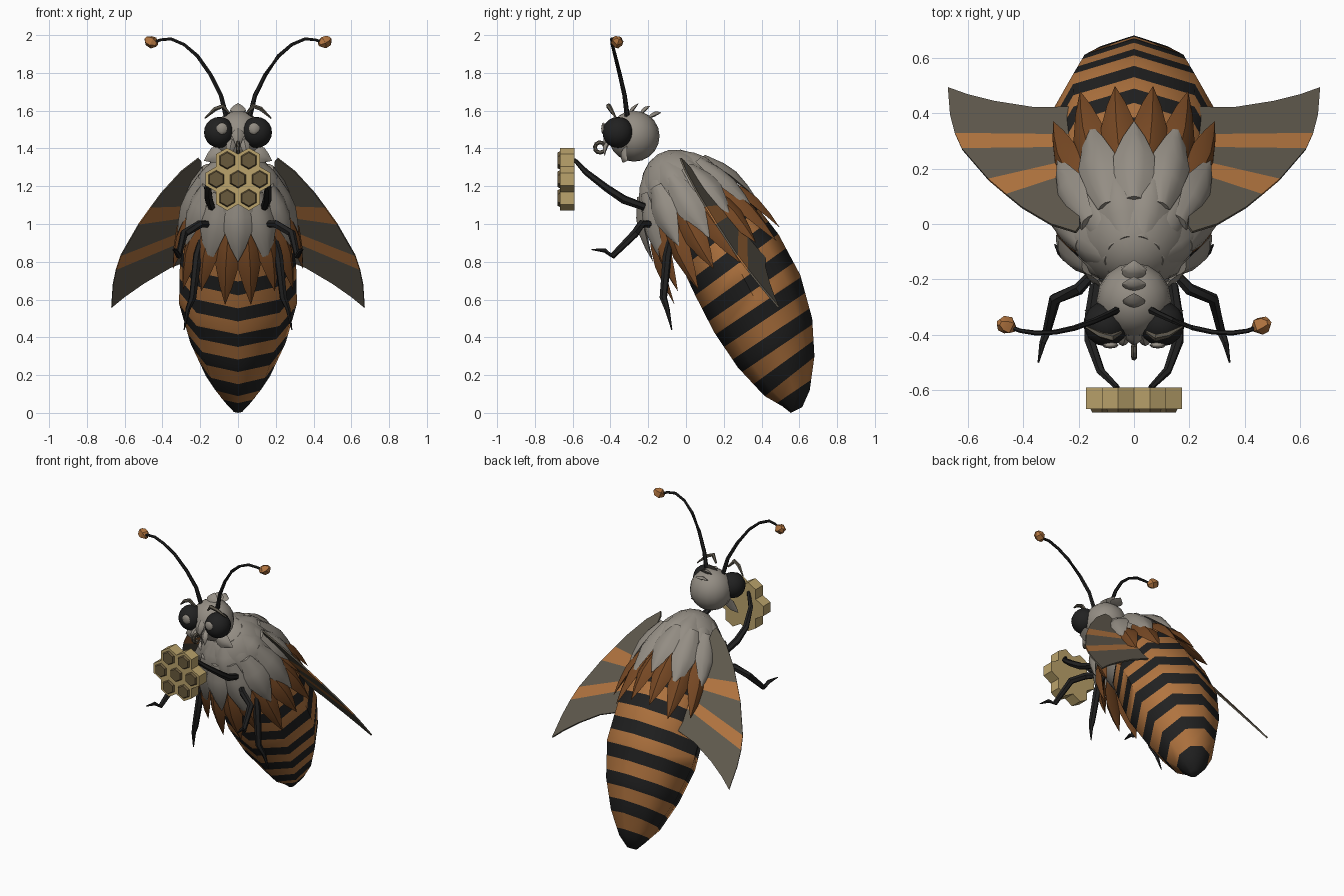
import bpy, bmesh, math
from mathutils import Vector as V, Matrix

if "Cube" in bpy.data.objects:
    bpy.data.objects.remove(bpy.data.objects["Cube"])


def mat(name, r, g, b):
    m = bpy.data.materials.new(name)
    m.diffuse_color = (r, g, b, 1)
    m.use_nodes = True
    m.node_tree.nodes["Principled BSDF"].inputs["Base Color"].default_value = m.diffuse_color
    return m


GREY = mat("fur_grey", .295, .268, .23)
ORANGE = mat("stripe_orange", .44, .175, .05)
RUST = mat("tuft_rust", .18, .064, .017)
BLACK = mat("stripe_black", .015, .015, .015)
WING = mat("wing_grey", .115, .10, .075)
TAN = mat("comb_tan", .50, .37, .15)
HOLE = mat("comb_hollow", .14, .10, .045)


def finish(name, bm, mats, angle=None):
    bmesh.ops.recalc_face_normals(bm, faces=bm.faces)
    me = bpy.data.meshes.new(name)
    bm.to_mesh(me)
    bm.free()
    for m in mats:
        me.materials.append(m)
    ob = bpy.data.objects.new(name, me)
    bpy.context.collection.objects.link(ob)
    if angle:
        bpy.ops.object.select_all(action='DESELECT')
        bpy.context.view_layer.objects.active = ob
        ob.select_set(True)
        bpy.ops.object.shade_smooth_by_angle(angle=math.radians(angle))
    return ob


def loft(bm, rings):
    """Skin the rings, cap both ends, return the rows of faces plus the last cap."""
    rows = [[bm.verts.new(p) for p in r] for r in rings]
    n = len(rows[0])
    out = []
    for a, b in zip(rows, rows[1:]):
        out.append([bm.faces.new((a[i], a[(i + 1) % n], b[(i + 1) % n], b[i])) for i in range(n)])
    first = bm.faces.new(rows[0])
    return out, first, bm.faces.new(rows[-1])


def ball(name, loc, size, m, seg=16, rings=10, rot=None):
    bm = bmesh.new()
    bmesh.ops.create_uvsphere(bm, u_segments=seg, v_segments=rings, radius=1)
    M = Matrix.Translation(loc) @ (rot or Matrix()) @ Matrix.Diagonal((*size, 1))
    bmesh.ops.transform(bm, matrix=M, verts=bm.verts)
    return finish(name, bm, [m], 40)


def tube(name, pts, radii, m, n=6):
    pts = [V(p) for p in pts]
    rings = []
    for i, p in enumerate(pts):
        d = (pts[min(i + 1, len(pts) - 1)] - pts[max(i - 1, 0)]).normalized()
        a = d.cross(V((.3, .1, 1) if abs(d.z) < .8 else (1, .2, 0))).normalized()
        b = d.cross(a)
        rings.append([p + radii[i] * (a * math.cos(k * math.tau / n) + b * math.sin(k * math.tau / n))
                      for k in range(n)])
    bm = bmesh.new()
    loft(bm, rings)
    return finish(name, bm, [m], 30)


def leaf(bm, base, tip, normal, width, thick, bow=.012):
    """Pointed tuft with a raised ridge."""
    base, tip, normal = V(base), V(tip), V(normal).normalized()
    side = (tip - base).cross(normal).normalized()
    rings = []
    for t, w in ((0, .5), (.3, .95), (.52, 1), (.78, .55), (1, .02)):
        c = base.lerp(tip, t) + normal * bow * math.sin(math.pi * t)
        rings.append([c + side * width * w / 2, c + side * width * w / 4 + normal * thick * w * .7,
                      c + normal * thick * w, c - side * width * w / 4 + normal * thick * w * .7,
                      c - side * width * w / 2, c - normal * thick * w * .3])
    loft(bm, rings)


# Abdomen: eight-sided tilted rings (front y,z / back y,z / half width), cut into bands
sections = [(-.02, .96, .29, 1.20, .22), (-.03, .79, .37, 1.10, .28), (.05, .62, .49, .945, .308),
            (.15, .425, .605, .73, .312), (.275, .24, .668, .50, .252), (.415, .09, .68, .30, .17),
            (.51, .035, .655, .12, .087), (.555, .0, .615, .03, .03)][::-1]
cum = [0]
for a, b in zip(sections, sections[1:]):
    cum.append(cum[-1] + math.hypot((a[0] + a[2] - b[0] - b[2]) / 2, (a[1] + a[3] - b[1] - b[3]) / 2))
edges = [.10 + .082 * k for k in range(16)]
cuts = sorted(cum + [e for e in edges if e < cum[-1]])


def section_at(s):
    for i in range(len(cum) - 1):
        if s <= cum[i + 1] + 1e-6:
            f = (s - cum[i]) / (cum[i + 1] - cum[i])
            return [u + (v - u) * f for u, v in zip(sections[i], sections[i + 1])]


rings = []
for s in cuts:
    fy, fz, by, bz, w = section_at(s)
    c, h = V((0, (fy + by) / 2, (fz + bz) / 2)), V((0, (by - fy) / 2, (bz - fz) / 2))
    rings.append([c - h * math.cos(k * math.tau / 8) + V((w * math.sin(k * math.tau / 8), 0, 0))
                  for k in range(8)])
bm = bmesh.new()
for row, s0, s1 in zip(loft(bm, rings)[0], cuts, cuts[1:]):
    for f in row:
        f.material_index = sum(e < (s0 + s1) / 2 for e in edges) % 2
finish("abdomen", bm, [BLACK, ORANGE], 50)

# Thorax core and three overlapping layers of tufts around the tilted body axis
AX, UP = V((0, .53, -.85)), V((0, .85, .53))
NECK = V((0, -.13, 1.335))
ball("thorax", NECK + AX * .29, (.235, .235, .33), GREY, 20, 12, AX.to_track_quat('Z', 'Y').to_matrix().to_4x4())


def tuft_layer(name, n, off, s0, r0, s1, r1, width, m):
    bm = bmesh.new()
    for k in range(n):
        a = (k + off) * math.tau / n
        out = UP * math.cos(a) + V((1, 0, 0)) * math.sin(a)
        j = min(k, n - 1 - k) if off else k
        ds = .05 * ((j + 1) % 2)
        leaf(bm, NECK + AX * s0 + out * r0, NECK + AX * (s1 - ds) + out * r1, out + AX * -.3, width, .035)
    finish(name, bm, [m], 35)


tuft_layer("collar_tufts", 10, .5, .0, .09, .28, .25, .15, GREY)
tuft_layer("grey_tufts", 12, 0, .10, .195, .48, .32, .15, GREY)
tuft_layer("rust_tufts", 16, .5, .25, .22, .68, .35, .125, RUST)

# Head with tufts on crown, cheeks and face
ball("head", (0, -.275, 1.465), (.135, .135, .135), GREY, 16, 10)
bm = bmesh.new()
leaf(bm, (0, -.30, 1.58), (0, -.25, 1.64), (0, -1, .6), .08, .015, 0)
leaf(bm, (0, -.24, 1.58), (0, -.19, 1.625), (0, -.5, 1), .085, .018, 0)
leaf(bm, (0, -.20, 1.56), (0, -.13, 1.59), (0, 0, 1), .09, .02, 0)
leaf(bm, (0, -.38, 1.52), (0, -.43, 1.40), (0, -1, .2), .06, .02, .01)
for sx in (-1, 1):
    leaf(bm, (sx * .06, -.32, 1.39), (sx * .18, -.31, 1.335), (0, -1, .3), .09, .02, .01)
    leaf(bm, (sx * .03, -.39, 1.45), (sx * .05, -.43, 1.36), (0, -1, .2), .05, .02, .01)
finish("head_tufts", bm, [GREY], 35)

# Curled tongue
tube("tongue", [(0, -.455 + .027 * math.cos(a), 1.405 + .027 * math.sin(a))
                for a in [k * .6 for k in range(10)]], [.011] * 10, WING)

# Wing outline in plan; height comes from a tilted plane
rows = [((.195, -.01), (.21, -.03)), ((.195, .01), (.30, -.002)), ((.20, .08), (.405, .06)),
        ((.20, .19), (.46, .105)), ((.20, .235), (.525, .16)), ((.20, .275), (.62, .27)),
        ((.20, .32), (.645, .325))]
tail = [(.20, .42), (.36, .418), (.50, .44), (.60, .465), (.67, .49), (.662, .39)]

for side, sx in (("left", -1), ("right", 1)):
    def P(p, o=0):
        return V((sx * p[0], p[1], 1.40 - .41 * p[0] - 1.155 * p[1])) + V((sx * .25, .73, .63)) * o

    # Wing with two painted bands
    bm = bmesh.new()
    polys = [(a[0], a[1], b[1], b[0]) for a, b in zip(rows, rows[1:])] + [(rows[-1][0], rows[-1][1], *tail[::-1])]
    for i, poly in enumerate(polys):
        _, top, low = loft(bm, [[P(p, .005) for p in poly], [P(p, -.005) for p in poly]])
        for f in {top, low, *[f for v in top.verts for f in v.link_faces]}:
            f.material_index = int(i in (3, 5))
    finish(side + "_wing", bm, [WING, ORANGE])

    # Eye with a pale glint, and a brow
    ball(side + "_eye", (sx * .10, -.36, 1.485), (.082, .082, .082), BLACK, 14, 10)
    ball(side + "_glint", (sx * .085, -.437, 1.505), (.03, .012, .032), GREY, 8, 6)
    tube(side + "_brow", [(sx * .045, -.39, 1.585), (sx * .08, -.41, 1.625), (sx * .12, -.40, 1.61),
                          (sx * .175, -.37, 1.56)], [.006, .014, .012, .004], WING, 5)

    # Antenna with faceted knob
    tube(side + "_antenna", [(sx * .06, -.31, 1.56), (sx * .09, -.325, 1.68), (sx * .145, -.35, 1.79),
                             (sx * .215, -.375, 1.89), (sx * .285, -.39, 1.95), (sx * .355, -.393, 1.98),
                             (sx * .41, -.385, 1.975), (sx * .45, -.37, 1.96)],
         [.014, .012, .011, .010, .009, .009, .008, .008], BLACK)
    tube(side + "_antenna_knob", [(sx * .43, -.38, 1.95), (sx * .45, -.368, 1.96), (sx * .475, -.36, 1.972),
                                  (sx * .487, -.355, 1.985)], [.012, .034, .030, .012], ORANGE, 5)

    # Legs
    for name, pts, r in (
        ("front_leg", [(.14, -.22, 1.09), (.155, -.33, 1.13), (.16, -.42, 1.19), (.12, -.53, 1.275),
                       (.06, -.59, 1.34)], [.02, .023, .02, .016, .010]),
        ("middle_leg", [(.15, -.18, 1.0), (.20, -.235, 1.0), (.285, -.27, .95), (.315, -.39, .83),
                        (.33, -.43, .86), (.345, -.50, .865)], [.018, .022, .022, .016, .012, .003]),
        ("rear_leg", [(.19, -.08, .93), (.215, -.10, .83), (.24, -.12, .61), (.265, -.10, .55),
                      (.285, -.075, .44)], [.018, .024, .02, .014, .003])):
        tube(f"{side}_{name}", [(sx * x, y, z) for x, y, z in pts], r, BLACK)

# Honeycomb of seven six-sided cells, each with a thin raised brown filling
R = .0665
cells = [(0, 0)] + [(math.cos(k * math.pi / 3) * R * 3 ** .5, math.sin(k * math.pi / 3) * R * 3 ** .5)
                    for k in range(6)]
bm = bmesh.new()
for cx, cz in cells:
    rings = [[V((cx + r * math.sin(k * math.pi / 3), y, 1.237 + cz + r * math.cos(k * math.pi / 3)))
              for k in range(6)]
             for r, y in ((R, -.59), (R, -.667), (R * .72, -.667), (R * .62, -.68))]
    face_rows, _, cap = loft(bm, rings)
    for f in face_rows[-1] + [cap]:
        f.material_index = 1
finish("honeycomb", bm, [TAN, HOLE])
